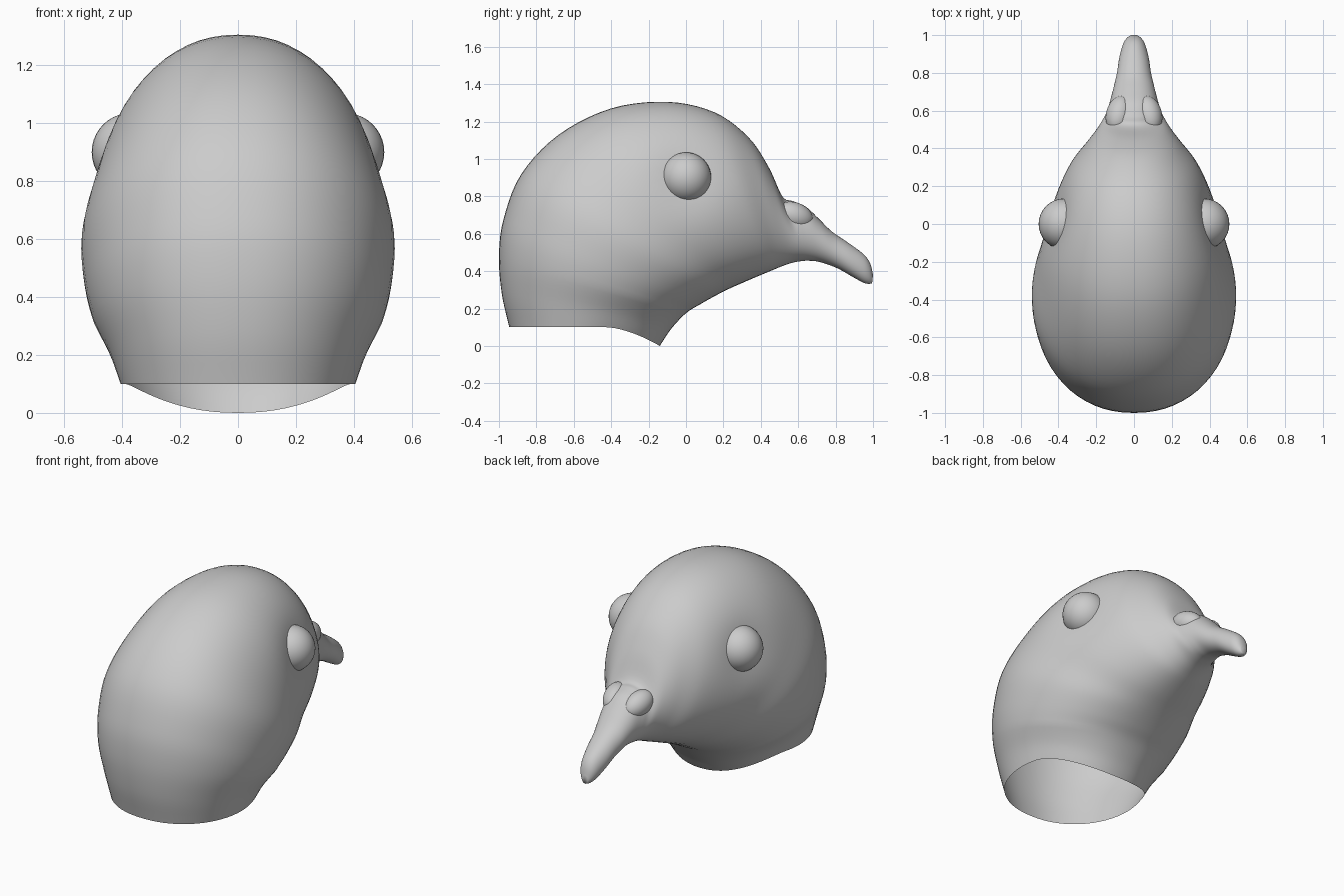
import bpy, bmesh, math

if "Cube" in bpy.data.objects:
    bpy.data.objects.remove(bpy.data.objects["Cube"])

# Head rings: upper point (y, z), throat point (y, z), half width
RINGS = [
    (-.945, .10, -.14, .00, .405), (-.985, .28, -.08, .09, .445),
    (-1.0, .48, .00, .175, .50), (-.975, .68, .08, .225, .53),
    (-.88, .92, .16, .27, .54), (-.68, 1.13, .24, .31, .505),
    (-.40, 1.27, .32, .345, .465), (-.10, 1.305, .39, .375, .405),
    (.15, 1.25, .45, .40, .335), (.33, 1.12, .51, .425, .25),
    (.44, .96, .57, .445, .19), (.515, .80, .63, .455, .152),
    (.57, .775, .67, .455, .135), (.64, .745, .71, .45, .12),
    (.71, .68, .76, .435, .105), (.78, .612, .82, .41, .09),
    (.87, .55, .89, .37, .078), (.95, .49, .945, .34, .06),
    (.985, .44, .975, .332, .042), (1.0, .38, .995, .335, .02),
]
SEG, STEPS = 64, 5
EYE_Y, EYE_Z = 0.0, 0.90


def catmull(a, b, c, d, t):
    return [.5 * (2*q + (r-p)*t + (2*p-5*q+4*r-s)*t*t + (3*q-p-3*r+s)*t**3)
            for p, q, r, s in zip(a, b, c, d)]


def dense_rings():
    n = len(RINGS)
    out = []
    for i in range(n - 1):
        a = RINGS[i-1] if i else [2*p - q for p, q in zip(RINGS[0], RINGS[1])]
        d = RINGS[min(i+2, n-1)]
        for k in range(STEPS):
            out.append((i + k/STEPS, catmull(a, RINGS[i], RINGS[i+1], d, k/STEPS)))
    out.append((n - 1, RINGS[-1]))
    return out


def finish(name, bm):
    bmesh.ops.recalc_face_normals(bm, faces=bm.faces)
    for f in bm.faces:
        f.smooth = True
    me = bpy.data.meshes.new(name)
    bm.to_mesh(me)
    bm.free()
    ob = bpy.data.objects.new(name, me)
    bpy.context.collection.objects.link(ob)
    return ob


# Head, neck and beak as one lofted shell, open at the neck
bm = bmesh.new()
loops = []
for u, (by, bz, ty, tz, w) in dense_rings():
    loop = []
    for j in range(SEG):
        ang = 2 * math.pi * j / SEG
        t = (1 - math.cos(ang)) / 2
        s = math.sin(ang)
        x = math.copysign(w * abs(s) ** .92, s) if abs(s) > 1e-6 else 0
        y = by + (ty - by) * t
        z = bz + (tz - bz) * t
        # neck rim: level at the back, dipping at the throat
        rim = max(0, 1 - u / 2)
        z += rim * .1 * (t - max(0, (t - .65) / .35) ** 1.6)
        # shallow eye socket
        d2 = (y - EYE_Y) ** 2 + (z - EYE_Z) ** 2
        x *= 1 - .07 * math.exp(-d2 / .17 ** 2)
        loop.append(bm.verts.new((x, y, z)))
    loops.append(loop)
for a, b in zip(loops, loops[1:]):
    for j in range(SEG):
        k = (j + 1) % SEG
        bm.faces.new((a[j], a[k], b[k], b[j]))
bm.faces.new(loops[-1])
finish("head", bm)


# Rounded details on both sides
def ellipsoid(name, loc, scale, rot_x=0, rot_z=0):
    bm = bmesh.new()
    bmesh.ops.create_uvsphere(bm, u_segments=32, v_segments=20, radius=1)
    ob = finish(name, bm)
    ob.location, ob.scale = loc, scale
    ob.rotation_euler = (rot_x, 0, rot_z)


for side, sx in (("left", -1), ("right", 1)):
    ellipsoid(side + "_eye", (sx * .37, EYE_Y, EYE_Z), (.135, .135, .135))
    ellipsoid(side + "_cere", (sx * .078, .58, .695), (.07, .105, .072),
              -.35, sx * .25)
